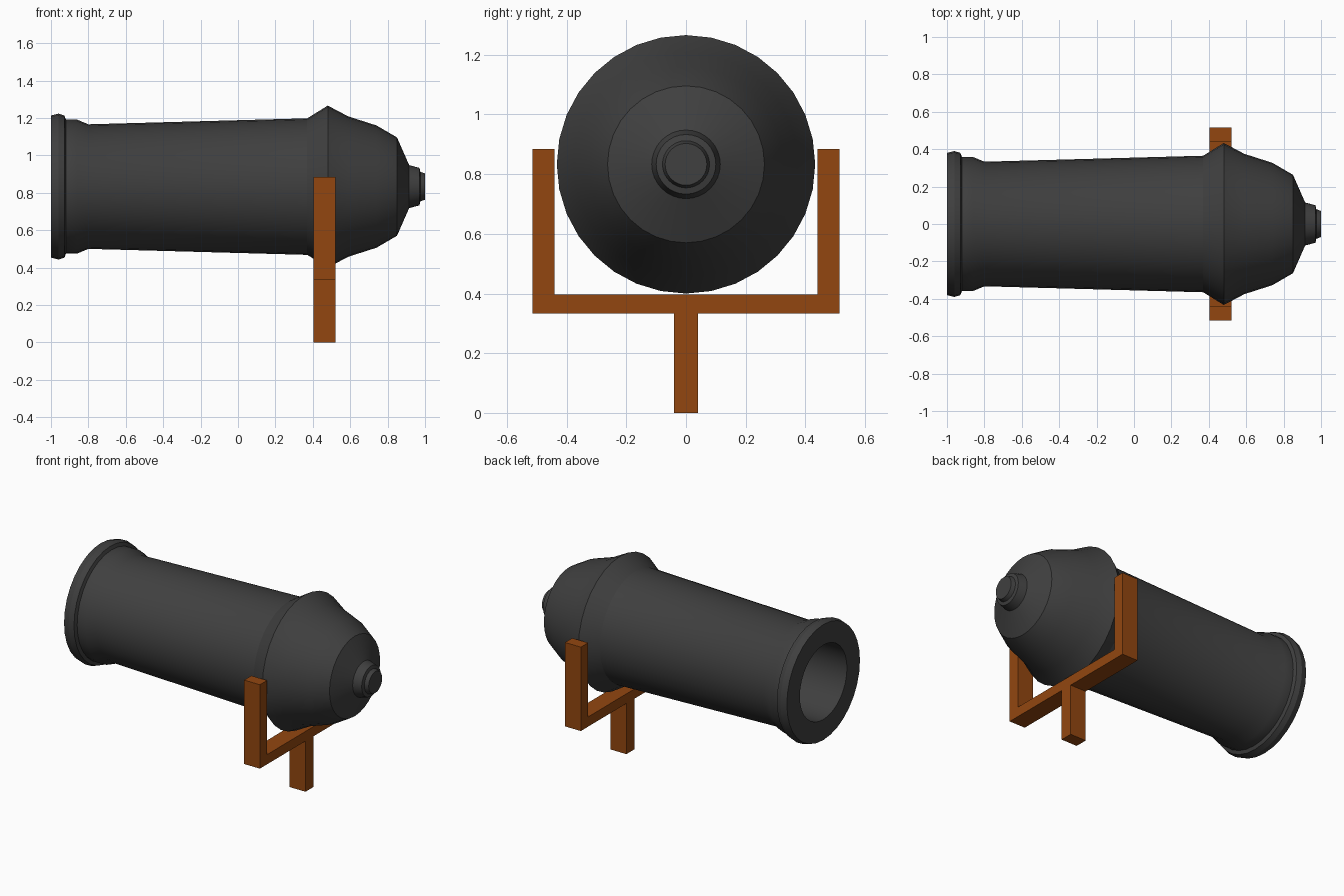
import bpy, bmesh, math
from mathutils import Vector

default = bpy.data.objects.get("Cube")
if default:
    bpy.data.objects.remove(default, do_unlink=True)

AXIS_Z = 0.833   # height of the barrel axis
SIDES = 32


def material(name, rgb):
    mat = bpy.data.materials.new(name)
    mat.use_nodes = True
    color = (*rgb, 1)
    mat.diffuse_color = color
    bsdf = next(n for n in mat.node_tree.nodes if n.type == 'BSDF_PRINCIPLED')
    bsdf.inputs["Base Color"].default_value = color
    return mat


def add_object(name, bm, mat):
    bmesh.ops.recalc_face_normals(bm, faces=bm.faces)
    mesh = bpy.data.meshes.new(name)
    bm.to_mesh(mesh)
    bm.free()
    mesh.materials.append(mat)
    obj = bpy.data.objects.new(name, mesh)
    bpy.context.collection.objects.link(obj)
    return obj


def lathe_x(name, profile, mat):
    """Revolve (x, radius) points around the x axis."""
    bm = bmesh.new()
    verts = [bm.verts.new((x, 0, r)) for x, r in profile]
    edges = [bm.edges.new(pair) for pair in zip(verts, verts[1:])]
    bmesh.ops.spin(bm, geom=verts + edges, cent=(0, 0, 0), axis=(1, 0, 0),
                   angle=math.tau, steps=SIDES, use_duplicate=False)
    bmesh.ops.remove_doubles(bm, verts=bm.verts, dist=0.0005)
    obj = add_object(name, bm, mat)
    obj.location.z = AXIS_Z
    bpy.ops.object.select_all(action='DESELECT')
    obj.select_set(True)
    bpy.context.view_layer.objects.active = obj
    bpy.ops.object.shade_smooth_by_angle(angle=math.radians(30))
    return obj


def extrude_x(name, outline, x0, x1, mat):
    """Extrude a (y, z) outline along x."""
    bm = bmesh.new()
    face = bm.faces.new([bm.verts.new((x0, y, z)) for y, z in outline])
    result = bmesh.ops.extrude_face_region(bm, geom=[face], use_keep_orig=True)
    moved = [v for v in result["geom"] if isinstance(v, bmesh.types.BMVert)]
    bmesh.ops.translate(bm, verts=moved, vec=Vector((x1 - x0, 0, 0)))
    return add_object(name, bm, mat)


iron = material("dark iron", (0.05, 0.05, 0.05))
wood = material("brown wood", (0.29, 0.062, 0.005))

# Barrel: bore, muzzle ring, tapered tube, flared breech and stepped knob
bore = [(0.37, 0), (0.37, 0.245), (-1, 0.245)]
muzzle = [(-1, 0.38), (-0.96, 0.39), (-0.928, 0.38), (-0.92, 0.358), (-0.86, 0.358)]
tube = [(-0.8, 0.333), (0.37, 0.365)]
breech = [(0.48, 0.433), (0.59, 0.375), (0.74, 0.327), (0.85, 0.263)]
knob = [(0.915, 0.115), (0.97, 0.1), (0.975, 0.079), (1, 0.07), (1, 0)]
lathe_x("barrel", bore + muzzle + tube + breech + knob, iron)

# Forked stand: half outline mirrored across y
half = [(0.041, 0), (0.041, 0.333), (0.515, 0.333),
        (0.515, 0.885), (0.44, 0.885), (0.44, 0.397)]
outline = half + [(-y, z) for y, z in reversed(half)]
extrude_x("forked_stand", outline, 0.405, 0.52, wood)
